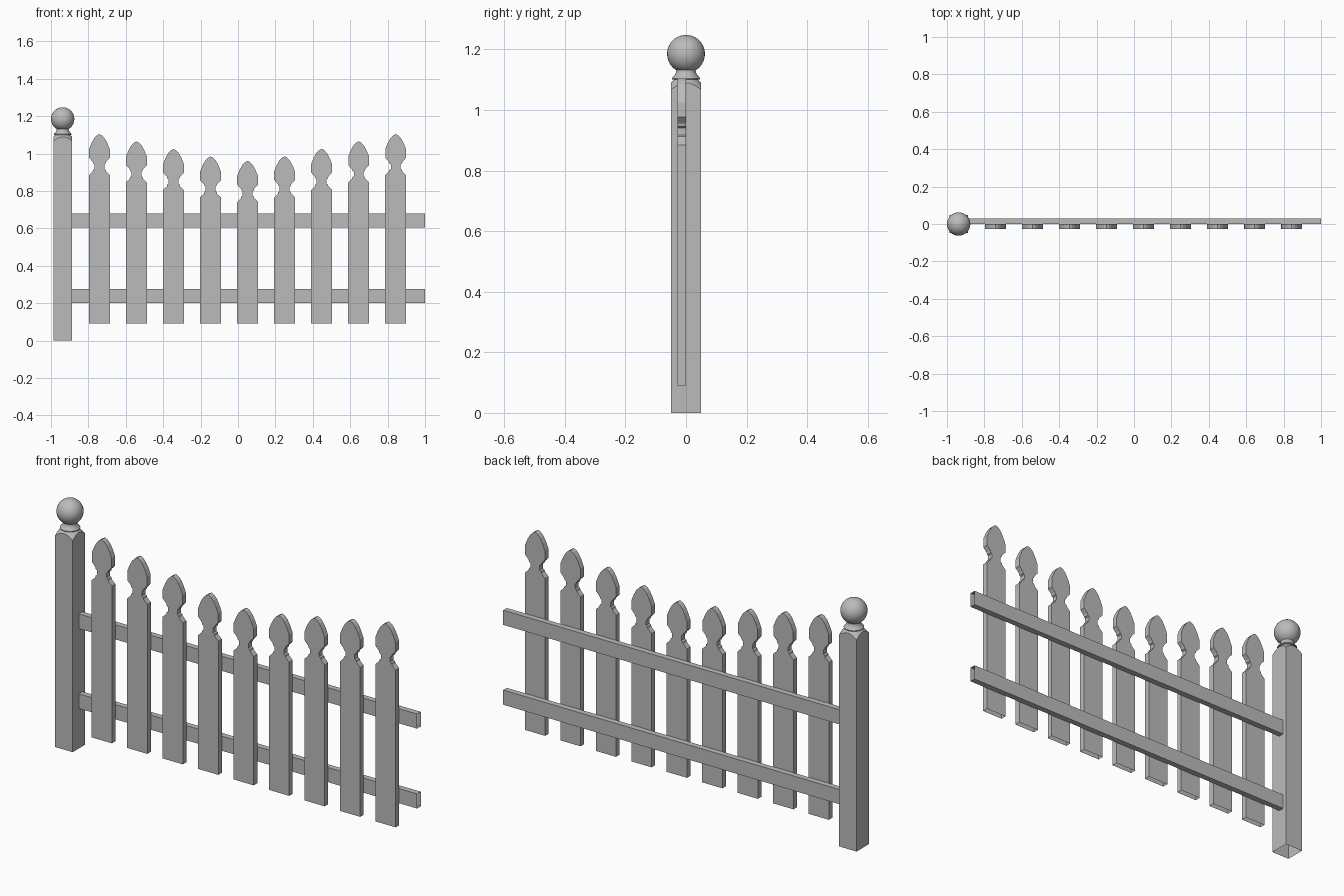
import bpy, bmesh, math

if "Cube" in bpy.data.objects:
    bpy.data.objects.remove(bpy.data.objects["Cube"])

# Mid-dark grey paint shared by every part
PAINT = bpy.data.materials.new("grey_paint")
PAINT.diffuse_color = (0.5, 0.5, 0.5, 1)
PAINT.use_nodes = True
PAINT.node_tree.nodes["Principled BSDF"].inputs["Base Color"].default_value = PAINT.diffuse_color


def make(name, bm, smooth=False):
    me = bpy.data.meshes.new(name)
    bmesh.ops.recalc_face_normals(bm, faces=bm.faces)
    bm.to_mesh(me)
    bm.free()
    me.materials.append(PAINT)
    ob = bpy.data.objects.new(name, me)
    bpy.context.collection.objects.link(ob)
    if smooth:
        bpy.context.view_layer.objects.active = ob
        ob.select_set(True)
        bpy.ops.object.shade_smooth_by_angle(angle=math.radians(35))
        ob.select_set(False)
    return ob


def lathe(name, profile, x, steps=32):
    bm = bmesh.new()
    vs = [bm.verts.new((x + r, 0, z)) for r, z in profile]
    es = [bm.edges.new(p) for p in zip(vs, vs[1:])]
    bmesh.ops.spin(bm, geom=vs + es, cent=(x, 0, 0), axis=(0, 0, 1),
                   angle=2 * math.pi, steps=steps)
    bmesh.ops.remove_doubles(bm, verts=bm.verts, dist=1e-5)
    return make(name, bm, True)


POST_X, HALF = -0.9375, 0.049

# Square post, its top corners turned to a cone, open underneath
bm = bmesh.new()
N, R_TOP, Z_TOP = 32, 0.037, 1.103
rim, top = [], []
for i in range(N):
    a = math.pi / 4 + 2 * math.pi * i / N
    c, s = math.cos(a), math.sin(a)
    r = HALF / max(abs(c), abs(s))
    rim.append(bm.verts.new((POST_X + r * c, r * s, Z_TOP - 1.1 * (r - R_TOP))))
    top.append(bm.verts.new((POST_X + R_TOP * c, R_TOP * s, Z_TOP)))
base = [bm.verts.new((rim[i].co.x, rim[i].co.y, 0)) for i in range(0, N, N // 4)]
for k in range(4):
    arc = [rim[(k * N // 4 + j) % N] for j in range(N // 4 + 1)]
    bm.faces.new([base[k], base[(k + 1) % 4]] + arc[::-1])
for i in range(N):
    j = (i + 1) % N
    bm.faces.new((rim[i], rim[j], top[j], top[i]))
bm.faces.new(top)
make("post", bm)

# Turned collar and ball on the post
lathe("post_collar", [(0, 1.100), (0.046, 1.100), (0.047, 1.104), (0.044, 1.108),
                      (0.038, 1.114), (0.034, 1.122), (0.032, 1.130),
                      (0.033, 1.137), (0.037, 1.142), (0.030, 1.146)], POST_X)
bm = bmesh.new()
bmesh.ops.create_uvsphere(bm, u_segments=32, v_segments=20, radius=0.0625)
bmesh.ops.translate(bm, verts=bm.verts, vec=(POST_X, 0, 1.185))
make("post_ball", bm, True)

# Two rails with open ends
for name, z0 in (("lower_rail", 0.202), ("upper_rail", 0.605)):
    bm = bmesh.new()
    ring = [(0, z0), (0.029, z0), (0.029, z0 + 0.074), (0, z0 + 0.074)]
    a, b = [[bm.verts.new((x, y, z)) for y, z in ring] for x in (-0.89, 1.0)]
    for i in range(4):
        j = (i + 1) % 4
        bm.faces.new((a[i], a[j], b[j], b[i]))
    make(name, bm)

# Pickets: half outline measured down from the tip, mirrored, open underneath
HEAD = [(0.014, -0.007), (0.028, -0.022), (0.042, -0.047), (0.0555, -0.080),
        (0.0555, -0.127), (0.036, -0.148), (0.033, -0.158), (0.026, -0.163),
        (0.026, -0.186), (0.034, -0.191), (0.036, -0.200), (0.0565, -0.220)]
TIPS = [0.961, 0.985, 1.025, 1.065, 1.104]
for k in range(-4, 5):
    x, tip = 0.051 + 0.198 * k, TIPS[abs(k)]
    half = [(px, tip + pz) for px, pz in HEAD] + [(0.0565, 0.091)]
    outline = [(0, tip)] + half + [(-px, pz) for px, pz in reversed(half)]
    bm = bmesh.new()
    front, back = [[bm.verts.new((x + px, y, pz)) for px, pz in outline]
                   for y in (-0.028, 0.0)]
    bm.faces.new(front)
    bm.faces.new(back[::-1])
    for i in range(len(outline)):
        j = (i + 1) % len(outline)
        if i != len(half):
            bm.faces.new((front[i], front[j], back[j], back[i]))
    make(f"picket_{k + 5}", bm)
